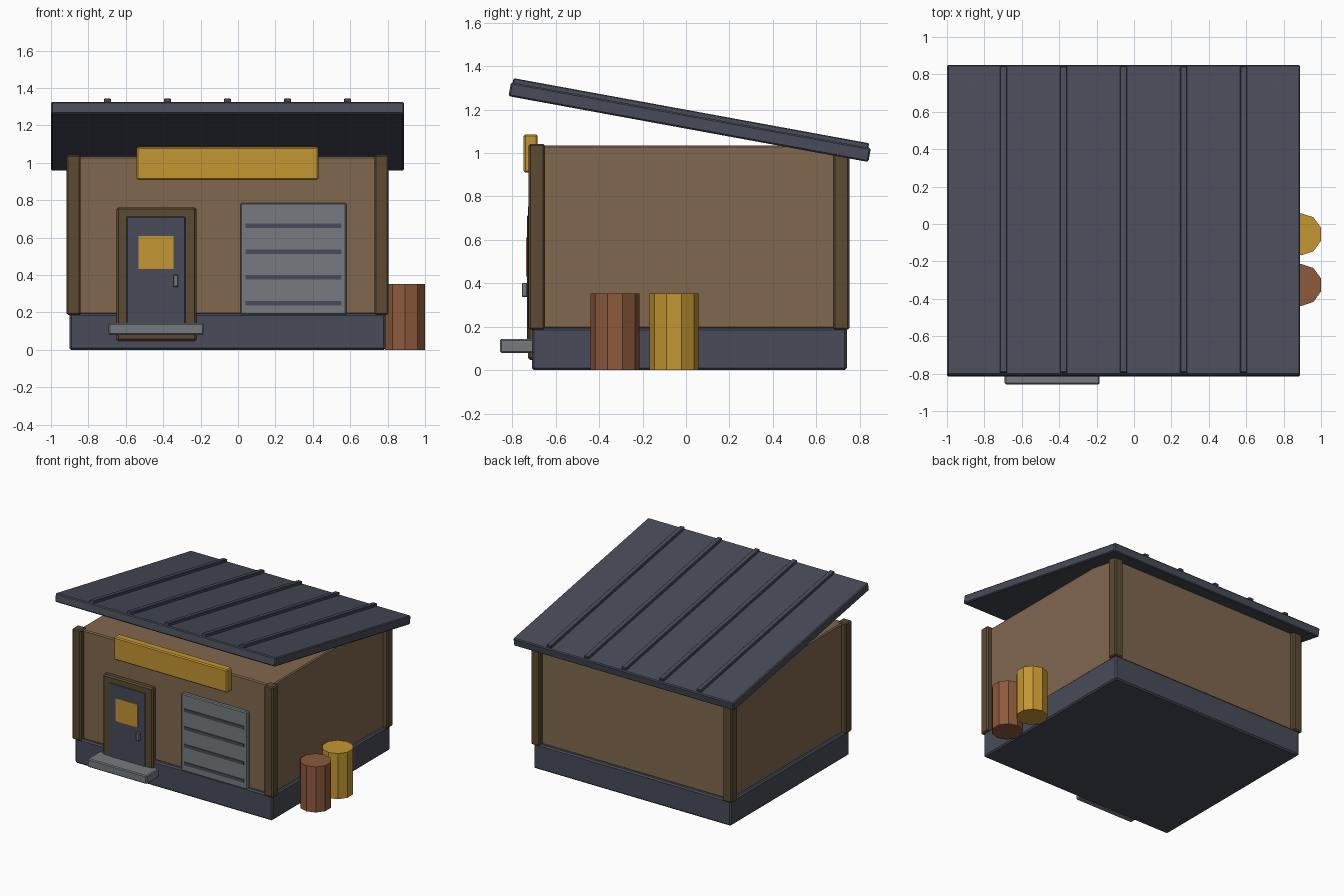
import bpy
from mathutils import Matrix, Vector

cube = bpy.data.objects.get("Cube")
if cube:
    bpy.data.objects.remove(cube, do_unlink=True)


def material(name, r, g, b):
    m = bpy.data.materials.new(name)
    m.use_nodes = True
    m.diffuse_color = (r, g, b, 1)
    m.node_tree.nodes["Principled BSDF"].inputs["Base Color"].default_value = (r, g, b, 1)
    return m


slate = material("slate", .065, .072, .10)
tan = material("tan wall", .216, .136, .076)
timber = material("dark timber", .107, .069, .032)
gold = material("gold", .552, .305, .032)
metal = material("grey metal", .181, .195, .209)
rust = material("rust", .262, .102, .045)


def box(name, x, y, z, mat, bevel=0.0, matrix=None):
    """Box spanning the given (min, max) ranges, optionally bevelled and placed by a matrix."""
    lo, hi = Vector((x[0], y[0], z[0])), Vector((x[1], y[1], z[1]))
    bpy.ops.mesh.primitive_cube_add(size=1)
    ob = bpy.context.object
    ob.name = name
    ob.data.transform(Matrix.Translation((lo + hi) / 2) @ Matrix.Diagonal((*(hi - lo), 1)))
    ob.data.materials.append(mat)
    if matrix:
        ob.matrix_world = matrix
    if bevel:
        mod = ob.modifiers.new("soft edges", 'BEVEL')
        mod.width = bevel
        mod.segments = 1
    return ob


MID_X, MID_Y = -0.056, 0.015

# Base and walls
box("foundation", (MID_X - .845, MID_X + .845), (-.71, .74), (0, .195), slate, .01)
box("walls", (MID_X - .823, MID_X + .823), (-.686, .715), (.19, 1.035), tan, .008)

# Corner posts
for side, sx in (("right", -1), ("left", 1)):
    for end, y in (("front", -.687), ("back", .715)):
        x = MID_X + sx * .823
        box(f"{end}_{side}_post", (x - .0375, x + .0375), (y - .0375, y + .0375),
            (.187, 1.042), timber, .008)

# Sloping roof with standing ribs
slope = Matrix.Translation((MID_X, .017, 1.142)) @ Matrix.Rotation(-.181, 4, 'X')
box("roof", (-.944, .944), (-.842, .842), (-.0325, .0325), slate, .007, slope)
for i in range(5):
    x = (i - 2) * .321
    box(f"roof_rib_{i + 1}", (x - .019, x + .019), (-.834, .83), (.02, .053), slate, .004, slope)

# Sign board
box("sign_board", (-.543, .43), (-.747, -.683), (.909, 1.086), gold, .008)

# Door
box("door_frame", (-.65, -.222), (-.728, -.68), (.048, .762), timber, .01)
box("door", (-.596, -.281), (-.733, -.69), (.1, .712), slate, .004)
box("door_window", (-.532, -.345), (-.737, -.731), (.432, .61), gold)
box("door_handle", (-.346, -.32), (-.756, -.73), (.337, .402), metal, .004)
box("door_step", (-.692, -.184), (-.857, -.69), (.08, .144), metal, .007)

# Roller shutter
box("shutter", (.013, .58), (-.715, -.67), (.187, .786), metal, .007)
for i in range(4):
    z = .25 + i * .1375
    box(f"shutter_slot_{i + 1}", (.04, .553), (-.721, -.71), (z - .012, z + .012), slate)

# Barrels beside the wall
for name, y, mat in (("front_barrel", -.326, rust), ("back_barrel", -.055, gold)):
    bpy.ops.mesh.primitive_cylinder_add(vertices=10, radius=.1125, depth=.353,
                                        location=(.893, y, .1765))
    bpy.context.object.name = name
    bpy.context.object.data.materials.append(mat)
